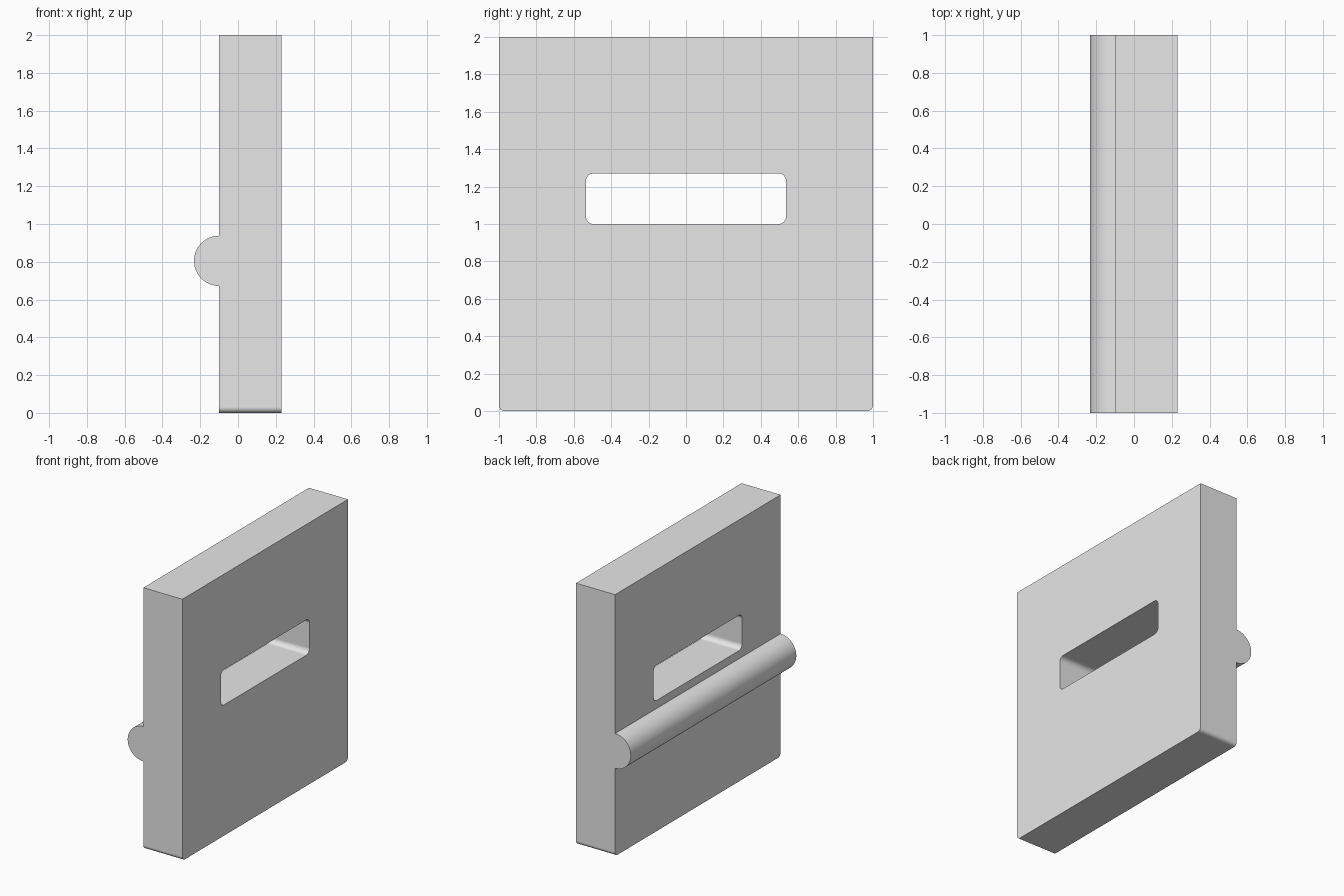
import bpy, bmesh, math
from mathutils import Vector

cube = bpy.data.objects.get("Cube")
if cube:
    bpy.data.objects.remove(cube, do_unlink=True)

# Single grey material
grey = bpy.data.materials.new("light_grey")
grey.use_nodes = True
grey.diffuse_color = (0.8, 0.8, 0.8, 1)
grey.node_tree.nodes["Principled BSDF"].inputs["Base Color"].default_value = (0.8, 0.8, 0.8, 1)


def add_object(name, bm):
    bmesh.ops.recalc_face_normals(bm, faces=bm.faces)
    mesh = bpy.data.meshes.new(name)
    bm.to_mesh(mesh)
    bm.free()
    mesh.materials.append(grey)
    obj = bpy.data.objects.new(name, mesh)
    bpy.context.collection.objects.link(obj)
    return obj


def rounded_box(name, low, high, radius, rounded):
    """Box whose x-direction edges that pass the rule are rounded."""
    low, high = Vector(low), Vector(high)
    bm = bmesh.new()
    bmesh.ops.create_cube(bm, size=1)
    for v in bm.verts:
        v.co = (low + high) / 2 + v.co * (high - low)
    edges = [e for e in bm.edges
             if abs(e.verts[0].co.x - e.verts[1].co.x) > 0.01
             and rounded(e.verts[0].co)]
    bmesh.ops.bevel(bm, geom=edges, offset=radius, segments=8,
                    profile=0.5, affect='EDGES')
    return add_object(name, bm)


def activate(obj):
    bpy.ops.object.select_all(action='DESELECT')
    obj.select_set(True)
    bpy.context.view_layer.objects.active = obj


def smooth(obj):
    activate(obj)
    bpy.ops.object.shade_smooth_by_angle(angle=math.radians(30))
    obj.modifiers.new("flat_face_normals", 'WEIGHTED_NORMAL').keep_sharp = True


# Upright slab, rounded along its two bottom corners
slab = rounded_box("slab", (-0.1, -1, 0), (0.23, 1, 2), 0.03,
                   lambda co: co.z < 0.5)

# Rounded slot cut right through the slab
cutter = rounded_box("slot_cutter", (-0.5, -0.535, 1.0), (0.5, 0.535, 1.27), 0.04,
                     lambda co: True)
cutter.hide_render = True
cut = slab.modifiers.new("slot", 'BOOLEAN')
cut.operation = 'DIFFERENCE'
cut.solver = 'EXACT'
cut.object = cutter
activate(slab)
bpy.ops.object.modifier_apply(modifier=cut.name)
bpy.data.objects.remove(cutter, do_unlink=True)
smooth(slab)

# Half-round rib running the full width of one face
bm = bmesh.new()
steps, radius = 32, 0.133
arc = [math.pi * i / steps for i in range(steps + 1)]
profile = bm.faces.new([bm.verts.new((-0.1 - radius * math.sin(a), -1,
                                      0.805 + radius * math.cos(a))) for a in arc])
ext = bmesh.ops.extrude_face_region(bm, geom=[profile], use_keep_orig=True)
bmesh.ops.translate(bm, vec=(0, 2, 0),
                    verts=[g for g in ext["geom"] if isinstance(g, bmesh.types.BMVert)])
smooth(add_object("half_round_rib", bm))
